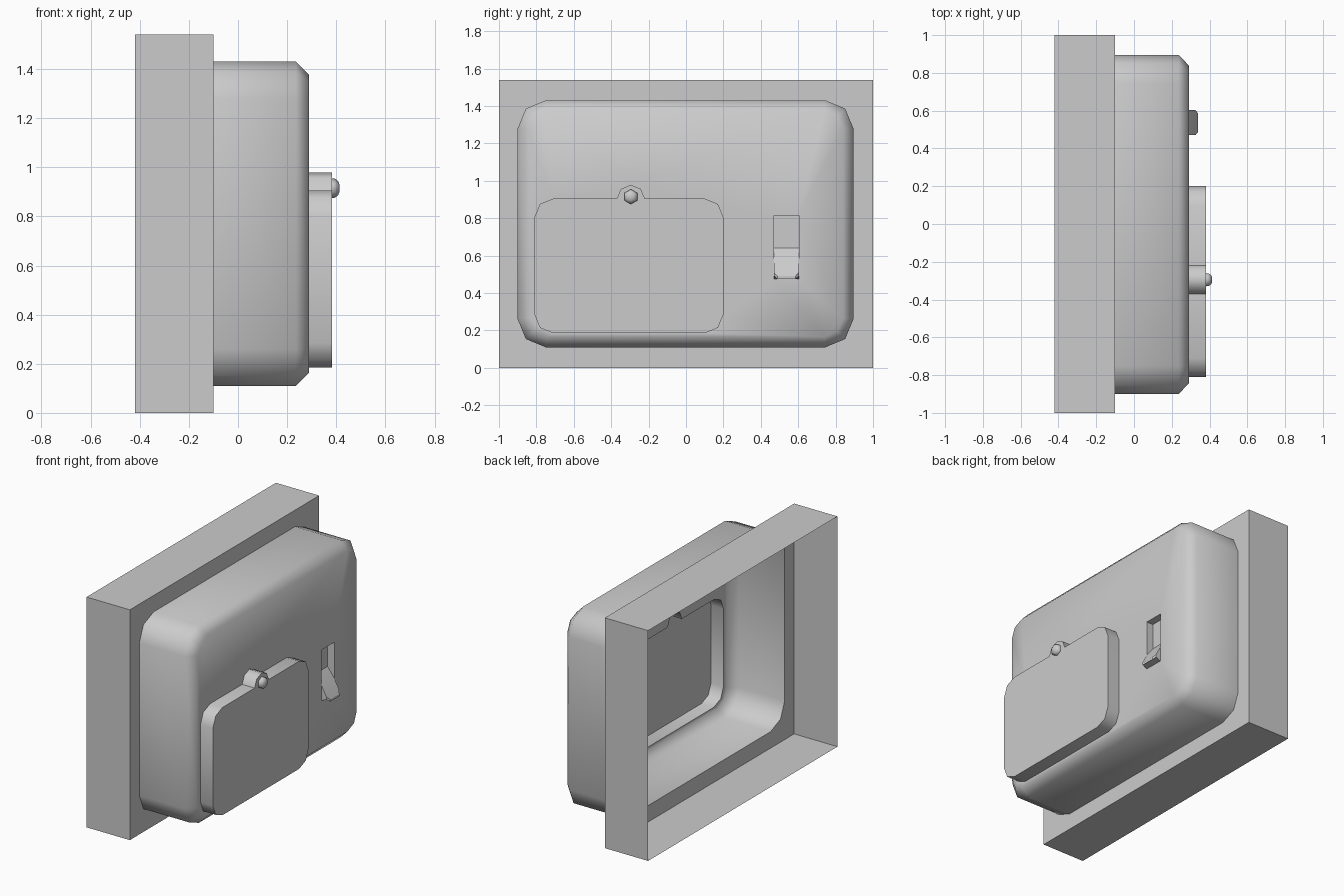
import bpy, bmesh
from math import cos, sin, pi, radians

if "Cube" in bpy.data.objects:
    bpy.data.objects.remove(bpy.data.objects["Cube"])


def rounded(y0, y1, z0, z1, r=0.0):
    """Rectangle outline in (y, z), anticlockwise, two segments per corner."""
    if r == 0:
        return [(y1, z1), (y0, z1), (y0, z0), (y1, z0)]
    centres = [(y1 - r, z1 - r), (y0 + r, z1 - r), (y0 + r, z0 + r), (y1 - r, z0 + r)]
    return [(cy + r * cos((k + j / 2) * pi / 2), cz + r * sin((k + j / 2) * pi / 2))
            for k, (cy, cz) in enumerate(centres) for j in range(3)]


def loop(bm, outline, x):
    return [bm.verts.new((x, y, z)) for y, z in outline]


def bridge(bm, a, b):
    n = len(a)
    for i in range(n):
        bm.faces.new((a[i], a[(i + 1) % n], b[(i + 1) % n], b[i]))


def fill(bm, *loops):
    """Flat fill between an outer loop and any hole loops."""
    edges = []
    for l in loops:
        for i in range(len(l)):
            pair = (l[i], l[(i + 1) % len(l)])
            edges.append(bm.edges.get(pair) or bm.edges.new(pair))
    bmesh.ops.triangle_fill(bm, use_beauty=True, use_dissolve=False,
                            edges=edges, normal=(1, 0, 0))


def finish(bm, name, angle=50):
    bmesh.ops.remove_doubles(bm, verts=bm.verts, dist=1e-5)
    bmesh.ops.recalc_face_normals(bm, faces=bm.faces)
    # front skin must face +x
    if sum(f.normal.x * f.calc_area() for f in bm.faces) < 0:
        bmesh.ops.reverse_faces(bm, faces=bm.faces)
    me = bpy.data.meshes.new(name)
    bm.to_mesh(me)
    bm.free()
    ob = bpy.data.objects.new(name, me)
    bpy.context.collection.objects.link(ob)
    bpy.ops.object.select_all(action='DESELECT')
    ob.select_set(True)
    bpy.context.view_layer.objects.active = ob
    bpy.ops.object.shade_smooth_by_angle(angle=radians(angle))
    return ob


# Shared outlines
BACK, RIM, FACE, COVER = -0.42, -0.10, 0.29, 0.382
body_line = rounded(-0.9, 0.895, 0.11, 1.43, 0.15)
face_line = rounded(-0.845, 0.84, 0.165, 1.375, 0.10)
cover_line = rounded(-0.81, 0.20, 0.185, 0.905, 0.10)
bump = [(-0.295 + 0.075 * cos(a * pi / 4), 0.905 + 0.073 * sin(a * pi / 4))
        for a in range(5)]
cover_line[3:3] = bump          # tab on the top edge
Y0, Y1, ZB, ZT = 0.47, 0.603, 0.475, 0.815
slot_line = rounded(Y0, Y1, ZB, ZT)

# Square frame, open at the back
bm = bmesh.new()
rect = rounded(-1, 1, 0, 1.54)
a, b = loop(bm, rect, BACK), loop(bm, rect, RIM)
bridge(bm, a, b)
fill(bm, b, loop(bm, body_line, RIM))
finish(bm, "wall_frame")

# Body shell with chamfered front edge and two openings
bm = bmesh.new()
a, b, c = loop(bm, body_line, RIM), loop(bm, body_line, 0.236), loop(bm, face_line, FACE)
bridge(bm, a, b)
bridge(bm, b, c)
fill(bm, c, loop(bm, cover_line, FACE), loop(bm, slot_line, FACE))
finish(bm, "body_shell")

# Hollow raised cover
bm = bmesh.new()
a, b = loop(bm, cover_line, FACE), loop(bm, cover_line, COVER)
bridge(bm, a, b)
fill(bm, b)
finish(bm, "access_cover")

# Domed hexagonal screw
bm = bmesh.new()
rings = [loop(bm, [(-0.295 + r * cos(pi / 2 + k * pi / 3), 0.915 + r * sin(pi / 2 + k * pi / 3))
                   for k in range(6)], x)
         for x, r in ((COVER, 0.04), (0.395, 0.039), (0.408, 0.028), (0.414, 0.013))]
for a, b in zip(rings, rings[1:]):
    bridge(bm, a, b)
bm.faces.new(rings[-1])
finish(bm, "cover_screw", 62)

# Recessed slot with a sloping latch that rises out of it
bm = bmesh.new()


def poly(*pts):
    bm.faces.new([bm.verts.new(p) for p in pts])


D, ZF, ZM, CH = 0.24, 0.64, 0.575, 0.018
poly((D, Y0, ZT), (D, Y1, ZT), (D, Y1, ZF), (D, Y0, ZF))
poly((FACE, Y0, ZT), (FACE, Y1, ZT), (D, Y1, ZT), (D, Y0, ZT))
poly((D, Y0, ZF), (D, Y1, ZF), (FACE, Y1, ZM), (FACE, Y0, ZM))
tip = [(0.325, Y1, 0.51), (0.34, Y1 - CH, 0.49), (0.34, Y0 + CH, 0.49), (0.325, Y0, 0.51)]
low = [(0.325, Y1, 0.492), (0.34, Y1 - CH, ZB), (0.34, Y0 + CH, ZB), (0.325, Y0, 0.492)]
poly((FACE, Y0, ZM), (FACE, Y1, ZM), *tip)
for i in range(3):
    poly(tip[i], tip[i + 1], low[i + 1], low[i])
poly((FACE, Y0, ZB), (FACE, Y1, ZB), *low)
for k, y in ((0, Y1), (3, Y0)):
    poly((FACE, y, ZT), (D, y, ZT), (D, y, ZF), (FACE, y, ZM))
    poly((FACE, y, ZM), tip[k], low[k], (FACE, y, ZB))
finish(bm, "slot_latch", 30)
